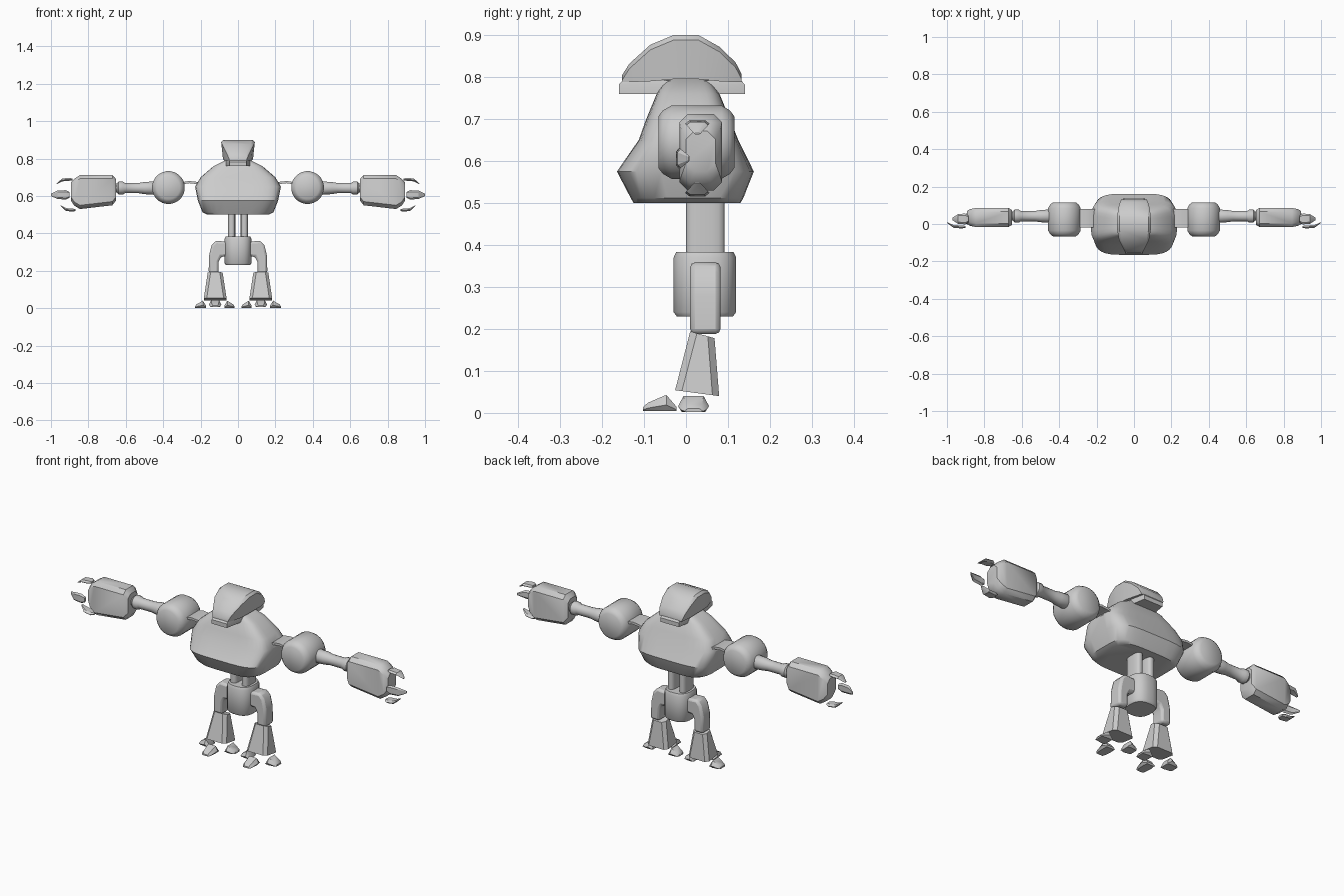
import bpy, bmesh, math
from mathutils import Vector

if "Cube" in bpy.data.objects:
    bpy.data.objects.remove(bpy.data.objects["Cube"])

grey = bpy.data.materials.new("plain grey")
grey.diffuse_color = (0.6, 0.6, 0.6, 1)
grey.use_nodes = True
grey.node_tree.nodes["Principled BSDF"].inputs["Base Color"].default_value = grey.diffuse_color


def finish(name, bm, bevel=0.0, angle=40):
    """Turn a bmesh into a smooth shaded grey object."""
    bmesh.ops.recalc_face_normals(bm, faces=bm.faces)
    me = bpy.data.meshes.new(name)
    bm.to_mesh(me)
    bm.free()
    ob = bpy.data.objects.new(name, me)
    bpy.context.collection.objects.link(ob)
    me.materials.append(grey)
    if bevel:
        mod = ob.modifiers.new("soft edges", "BEVEL")
        mod.width, mod.segments, mod.limit_method = bevel, 2, "ANGLE"
        mod.angle_limit = math.radians(35)
    bpy.ops.object.select_all(action="DESELECT")
    bpy.context.view_layer.objects.active = ob
    ob.select_set(True)
    bpy.ops.object.shade_smooth_by_angle(angle=math.radians(angle))
    return ob


def loft(name, rings, bevel=0.0, angle=40):
    """Skin a list of closed rings and cap both ends."""
    bm = bmesh.new()
    vs = [[bm.verts.new(p) for p in r] for r in rings]
    n = len(vs[0])
    for a, b in zip(vs, vs[1:]):
        for i in range(n):
            bm.faces.new((a[i], a[(i + 1) % n], b[(i + 1) % n], b[i]))
    bm.faces.new(vs[0])
    bm.faces.new(vs[-1])
    return finish(name, bm, bevel, angle)


def oval(hx, hy, power=2.0, n=24):
    """Points of a rounded rectangle or ellipse."""
    out = []
    for i in range(n):
        c, s = math.cos(math.tau * (i + .5) / n), math.sin(math.tau * (i + .5) / n)
        out.append((math.copysign(abs(c) ** (2 / power), c) * hx,
                    math.copysign(abs(s) ** (2 / power), s) * hy))
    return out


def octagon(a0, a1, b0, b1, c):
    """Rectangle with cut corners."""
    return [(a0 + c, b0), (a1 - c, b0), (a1, b0 + c), (a1, b1 - c),
            (a1 - c, b1), (a0 + c, b1), (a0, b1 - c), (a0, b0 + c)]


def claw(name, root, out, side, width, length, s):
    """Thin plate finger: leaves the root, then bends inward at its tip."""
    root, out, side = Vector(root), Vector(out), Vector(side)
    inward = out.cross(side)
    rings = []
    for t, lift, w, th in ((0, .004, .6, .010), (.2, 0, 1, .016),
                           (.65, .004, .9, .015), (1, .03, .25, .004)):
        c = root + out * t * length + inward * lift
        ring = [c + side * k * w * width / 2 + inward * h * th
                for k, h in ((-.65, 0), (.65, 0), (1, .5), (.6, 1), (-.6, 1), (-1, .5))]
        rings.append([(p.x * s, p.y, p.z) for p in ring])
    loft(name, rings, angle=30)


def toe(name, centre, direction, width, length, s):
    """Low wedge, tall at its heel and pointed at its front."""
    c, d = Vector(centre), Vector(direction)
    w = Vector((-d.y, d.x, 0))
    rings = []
    for t, top, k in ((-.5, .012, .8), (-.2, .04, 1), (.35, .021, .85), (.5, .010, .6)):
        ring = [c + d * t * length + w * a * k * width / 2 + Vector((0, 0, z))
                for a, z in ((-.75, .002), (.75, .002), (1, top * .4), (.65, top),
                             (-.65, top), (-1, top * .4))]
        rings.append([(p.x * s, p.y, p.z) for p in ring])
    loft(name, rings, angle=35)


# Torso
levels = ((.50, .165, -.125, .13), (.512, .19, -.132, .137), (.575, .215, -.165, .162),
          (.65, .23, -.113, .125), (.70, .2, -.095, .105), (.76, .13, -.07, .08),
          (.795, .06, -.05, .055))
loft("torso", [[(x, (y0 + y1) / 2 + y, z) for x, y in oval(hx, (y1 - y0) / 2, 4.5, 32)]
               for z, hx, y0, y1 in levels])

# Head dome, skinned from front to back
loft("head", [[(-b, y, z0), (b, y, z0), (t, y, z1 - .012), (t - .012, y, z1),
               (-t + .012, y, z1), (-t, y, z1 - .012)]
              for y, z0, z1, b, t in (
                  (-.152, .788, .805, .045, .046), (-.135, .788, .832, .052, .056),
                  (-.085, .79, .877, .07, .08), (-.03, .795, .90, .08, .09),
                  (.03, .795, .90, .08, .09), (.08, .79, .872, .075, .085),
                  (.118, .788, .835, .068, .075), (.132, .788, .808, .065, .068))])

# Jaw slab under the dome
outline = ((-.045, -.16), (.045, -.16), (.065, -.06), (.065, .08), (.055, .14),
           (-.055, .14), (-.065, .08), (-.065, -.06))
loft("jaw", [[(x, y, z) for x, y in outline] for z in (.76, .782)]
     + [[(x * .97, y * .94, .792) for x, y in outline]])

# Hips
loft("hips", [[(x, .045 + y, z) for x, y in oval(.072 * k, .075 * k, 2.6)]
              for z, k in ((.23, .9), (.24, 1), (.37, 1), (.383, .92))])

for s, tag in ((1, "right"), (-1, "left")):
    # Waist strut
    loft(tag + "_waist_strut", [[(s * (.034 + x), .046 + y, z) for x, y in oval(.02, .046, 3, 16)]
                                for z in (.37, .51)])

    # Curved shoulder link
    loft(tag + "_shoulder_link", [[(s * x, -.02, z), (s * x, .08, z),
                                   (s * x, .08, z + .012), (s * x, -.02, z + .012)]
                                  for x, z in ((.2, .655), (.225, .664), (.26, .668), (.31, .66))])

    # Shoulder drum
    loft(tag + "_shoulder", [[(s * (.372 + x), y, .645 + z) for x, z in oval(r, r)]
                             for y, r in ((-.066, .062), (-.055, .076), (-.035, .088),
                                          (.085, .088), (.105, .076), (.115, .062))], angle=50)

    # Forearm with cuff
    loft(tag + "_forearm", [[(s * x, .042 + a, .642 + b) for a, b in oval(r, r, 2, 16)]
                            for x, r in ((.44, .030), (.455, .036), (.50, .033), (.53, .028),
                                         (.605, .028), (.615, .035), (.638, .035),
                                         (.648, .024), (.67, .024))])

    # Hand block
    loft(tag + "_hand", [[(s * x, y, z) for y, z in octagon(y0, y1, z0, z1, .02)]
                         for x, y0, y1, z0, z1 in (
                             (.652, -.005, .075, .575, .69), (.672, -.016, .086, .55, .712),
                             (.845, -.016, .086, .53, .712), (.875, -.01, .08, .548, .692),
                             (.893, 0, .07, .575, .672))])

    # Claws
    claw(tag + "_upper_claw", (.885, .027, .697), (1, 0, 0), (0, -1, 0), .058, .085, s)
    claw(tag + "_lower_claw", (.868, .027, .516), (1, 0, 0), (0, 1, 0), .058, .08, s)
    claw(tag + "_front_claw", (.9, -.024, .606), (1, 0, 0), (0, 0, -1), .05, .1, s)

    # Thigh, an elbow profile extruded in depth
    shape = ((.05, .355), (.12, .36), (.142, .335), (.155, .28), (.157, .188),
             (.103, .188), (.103, .25), (.09, .275), (.05, .28))
    loft(tag + "_thigh", [[(s * x, y, z) for x, z in shape] for y in (.01, .082)], bevel=.012)

    # Shin, flared and tilted
    shin = []
    for z, dz, hx, y0, y1 in ((.047, -.014, .061, -.026, .079), (.186, -.016, .04, .01, .068)):
        shin.append([(s * (.122 + x), y, z + dz * ((y - y0) / (y1 - y0) - .5))
                     for x, y in octagon(-hx, hx, y0, y1, .016)])
    loft(tag + "_shin", shin)

    # Toes
    toe(tag + "_front_toe", (.122, -.063, .003), (0, -1, 0), .066, .08, s)
    toe(tag + "_outer_toe", (.2, .018, 0), (1, 0, 0), .074, .06, s)
    toe(tag + "_inner_toe", (.046, .018, 0), (-1, 0, 0), .074, .055, s)
